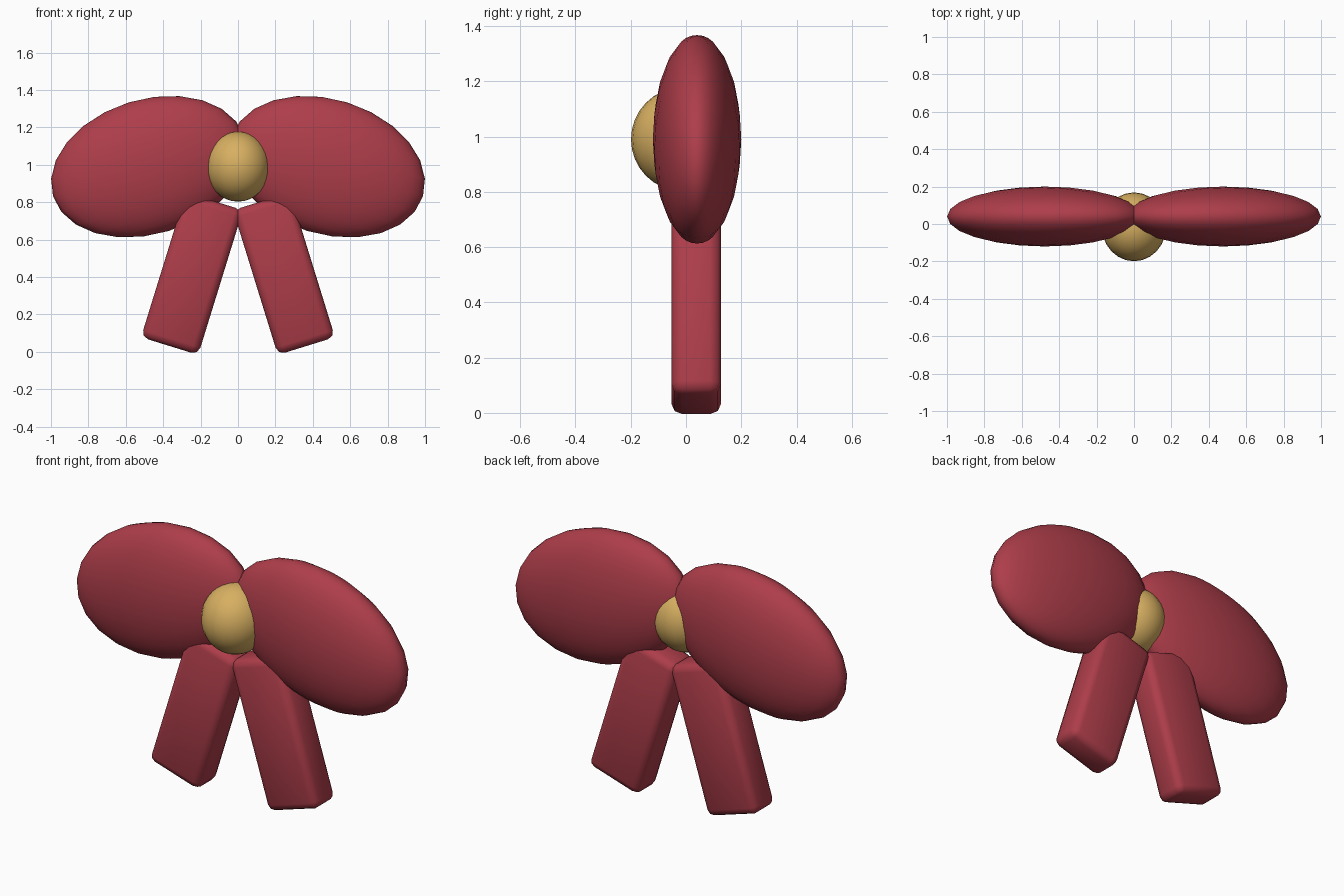
import bpy

if "Cube" in bpy.data.objects:
    bpy.data.objects.remove(bpy.data.objects["Cube"])


def material(name, color):
    m = bpy.data.materials.new(name)
    m.diffuse_color = (*color, 1)
    m.use_nodes = True
    m.node_tree.nodes["Principled BSDF"].inputs["Base Color"].default_value = m.diffuse_color
    return m


red = material("red_fabric", (0.42, 0.047, 0.068))
gold = material("gold", (0.68, 0.43, 0.12))


def finish(name, mat):
    ob = bpy.context.object
    ob.name = name
    ob.data.materials.append(mat)
    return ob


def ellipsoid(name, loc, radii, mat, tilt=0, segments=32, rings=16):
    bpy.ops.mesh.primitive_uv_sphere_add(segments=segments, ring_count=rings, location=loc,
                                         rotation=(0, tilt, 0))
    ob = finish(name, mat)
    ob.scale = radii
    bpy.ops.object.shade_smooth()
    return ob


def tail(name, loc, size, tilt):
    bpy.ops.mesh.primitive_cube_add(size=1, location=loc, rotation=(0, tilt, 0))
    ob = finish(name, red)
    ob.scale = size
    bpy.ops.object.transform_apply(location=False, rotation=False, scale=True)
    bev = ob.modifiers.new("soft_edges", "BEVEL")
    bev.width = 0.04
    bev.segments = 2
    bpy.ops.object.shade_smooth()
    return ob


# Loops and hanging tails, one pair per side
for side, s in (("left", -1), ("right", 1)):
    ellipsoid(side + "_loop", (0.477 * s, 0.04, 0.99), (0.536, 0.16, 0.36), red,
              tilt=0.3 * s, segments=24, rings=12)
    tail(side + "_tail", (0.246 * s, 0.037, 0.418), (0.32, 0.18, 0.81), -0.3 * s)

# Centre knot
ellipsoid("knot", (0, -0.015, 0.99), (0.172, 0.184, 0.187), gold, segments=24)
